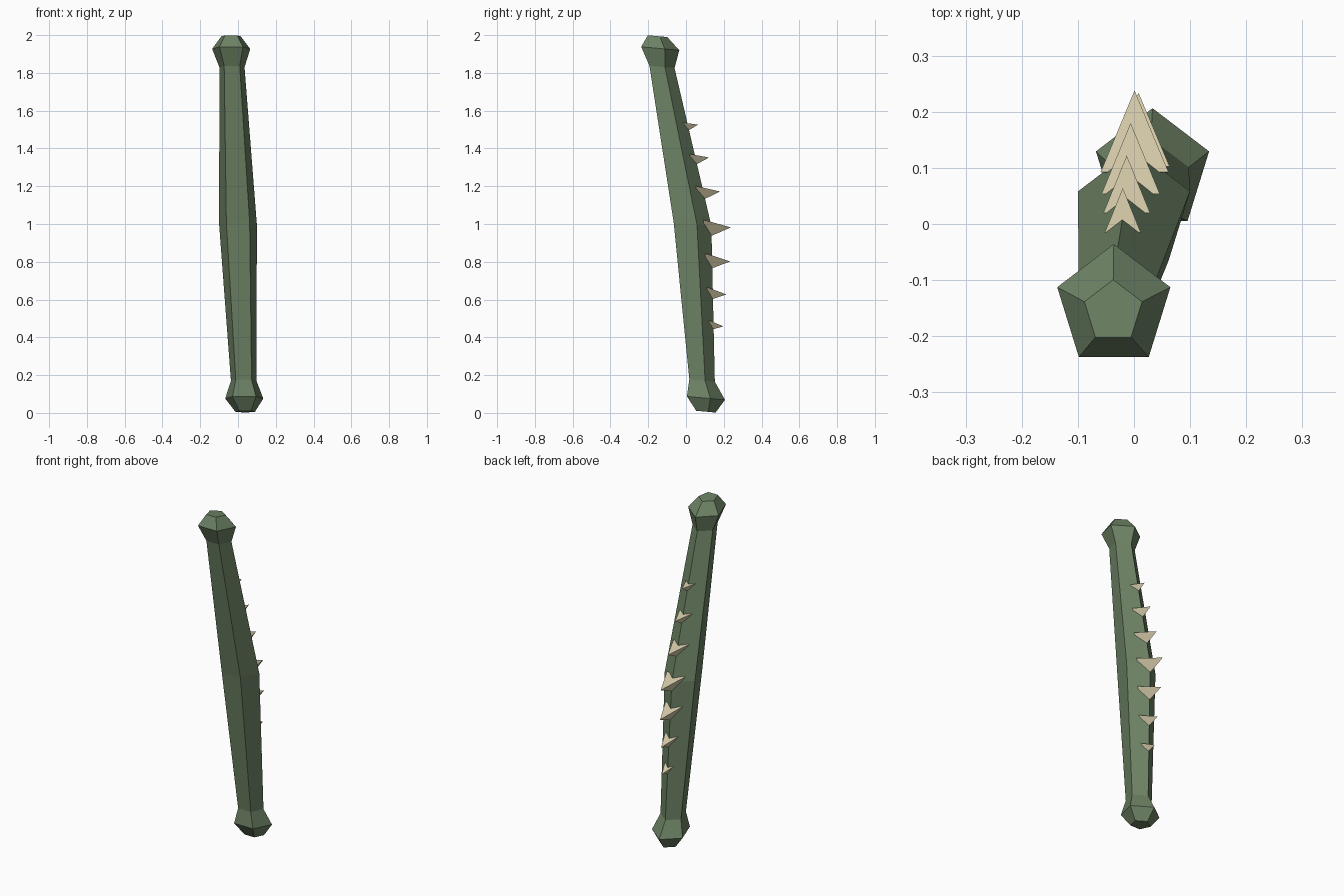
import bpy, bmesh
from math import sin, cos, pi, radians
from mathutils import Vector

cube = bpy.data.objects.get("Cube")
if cube:
    bpy.data.objects.remove(cube, do_unlink=True)


def material(name, rgb):
    m = bpy.data.materials.new(name)
    m.use_nodes = True
    m.diffuse_color = (*rgb, 1)
    m.node_tree.nodes["Principled BSDF"].inputs["Base Color"].default_value = (*rgb, 1)
    return m


def finish(bm, name, mat):
    bmesh.ops.recalc_face_normals(bm, faces=bm.faces[:])
    mesh = bpy.data.meshes.new(name)
    bm.to_mesh(mesh)
    bm.free()
    mesh.materials.append(mat)
    obj = bpy.data.objects.new(name, mesh)
    bpy.context.collection.objects.link(obj)
    return obj


green = material("moss green", (0.15, 0.22, 0.125))
bone = material("pale bone", (0.67, 0.60, 0.40))

# Bent five-sided shaft with a knob at each end: centre x, y, z and radius
RINGS = [
    (0.038, 0.100, 0.007, 0.054),
    (0.033, 0.095, 0.079, 0.106),
    (0.030, 0.078, 0.172, 0.071),
    (0.000, 0.024, 1.000, 0.105),
    (-0.032, -0.134, 1.832, 0.070),
    (-0.036, -0.147, 1.930, 0.106),
    (-0.037, -0.156, 1.995, 0.054),
]
SIDES, STRETCH, SLOPE = 5, 1.05, -0.09

bm = bmesh.new()
loops = []
for x, y, z, r in RINGS:
    loop = []
    for i in range(SIDES):
        a = pi / 2 + 2 * pi * i / SIDES
        dy = STRETCH * r * sin(a)
        loop.append(bm.verts.new((x + r * cos(a), y + dy, z + SLOPE * dy)))
    loops.append(loop)
for low, high in zip(loops, loops[1:]):
    for i in range(SIDES):
        j = (i + 1) % SIDES
        bm.faces.new((low[i], low[j], high[j], high[i]))
bm.faces.new(loops[0])
bm.faces.new(loops[-1])
finish(bm, "shaft", green)

# Row of three-sided thorns along the back ridge: tip y, tip z and base radius
THORNS = [
    (0.064, 1.526, 0.037),
    (0.122, 1.352, 0.048),
    (0.180, 1.172, 0.060),
    (0.238, 0.982, 0.070),
    (0.234, 0.802, 0.064),
    (0.214, 0.627, 0.051),
    (0.198, 0.458, 0.038),
]
for n, (y, z, r) in enumerate(THORNS):
    pitch = 0.1 - 0.045 * n
    out = Vector((0, cos(pitch), sin(pitch)))
    up = Vector((0, -sin(pitch), cos(pitch)))
    side = Vector((1, 0, 0))
    tip = Vector((-0.02 + 0.007 * n, y, z))
    centre = tip - out * r * 2.1
    bm = bmesh.new()
    base = [bm.verts.new(centre + r * (side * cos(a) + up * sin(a)))
            for a in map(radians, (30, 150, 270))]
    point = bm.verts.new(tip)
    bm.faces.new(base)
    for i in range(3):
        bm.faces.new((base[i], base[(i + 1) % 3], point))
    finish(bm, f"thorn_{n + 1}", bone)
